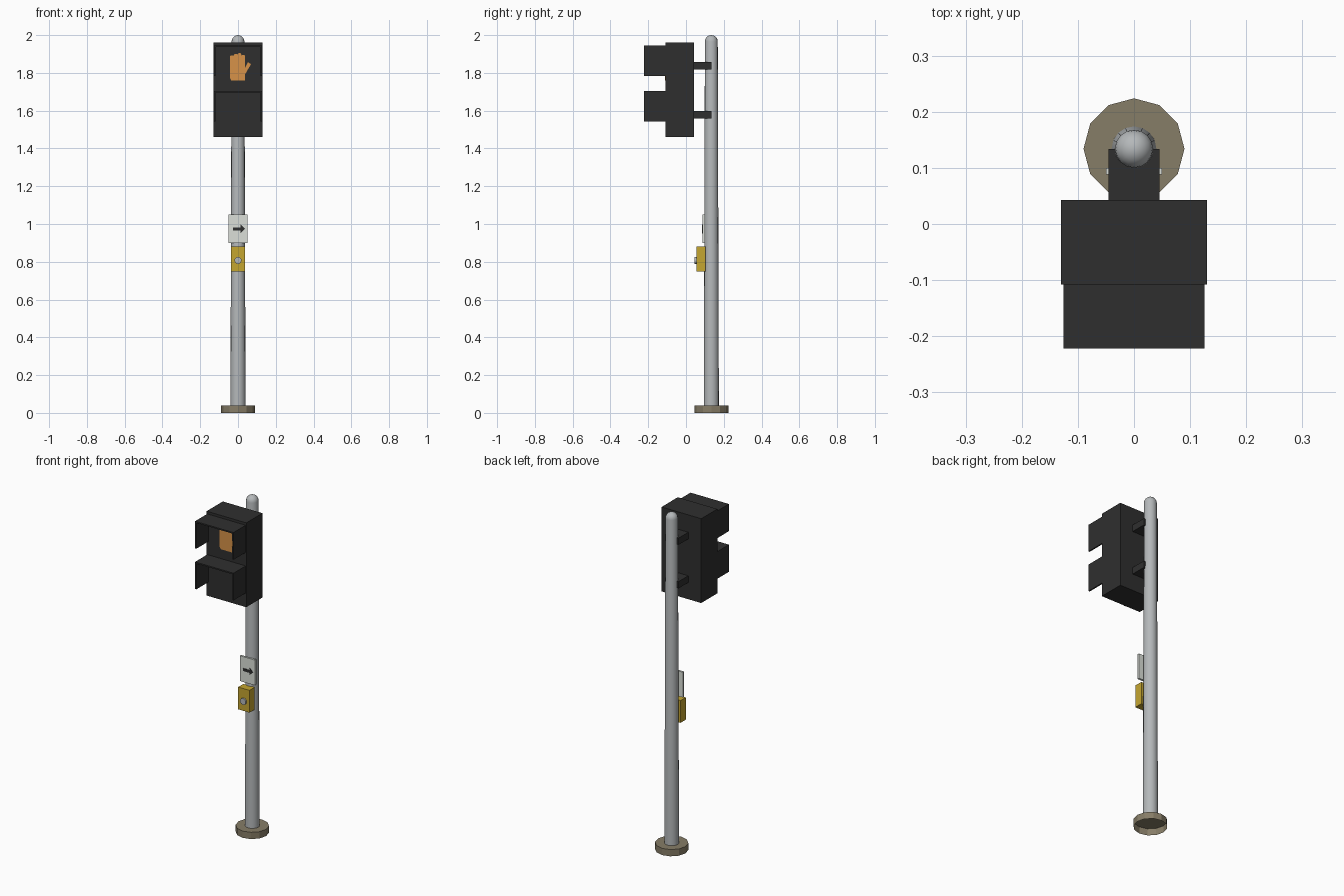
import bpy, bmesh, math
from mathutils import Matrix

cube = bpy.data.objects.get("Cube")
if cube:
    bpy.data.objects.remove(cube, do_unlink=True)

POLE_Y = 0.134


def material(name, r, g, b):
    m = bpy.data.materials.new(name)
    m.use_nodes = True
    m.diffuse_color = (r, g, b, 1)
    node = m.node_tree.nodes["Principled BSDF"]
    node.inputs["Base Color"].default_value = (r, g, b, 1)
    node.inputs["Roughness"].default_value = 0.7
    return m


black = material("housing black", 0.028, 0.028, 0.028)
steel = material("galvanised grey", 0.46, 0.48, 0.49)
stone = material("base stone", 0.24, 0.205, 0.135)
orange = material("signal orange", 0.68, 0.29, 0.065)
white = material("sign white", 0.71, 0.74, 0.69)
yellow = material("button box yellow", 0.56, 0.38, 0.03)


def finish(name, bm, mat, smooth=False):
    bmesh.ops.recalc_face_normals(bm, faces=bm.faces)
    me = bpy.data.meshes.new(name)
    bm.to_mesh(me)
    bm.free()
    me.materials.append(mat)
    ob = bpy.data.objects.new(name, me)
    bpy.context.collection.objects.link(ob)
    if smooth:
        bpy.ops.object.select_all(action='DESELECT')
        ob.select_set(True)
        bpy.context.view_layer.objects.active = ob
        bpy.ops.object.shade_smooth_by_angle(angle=math.radians(40))
    return ob


def add_box(bm, x0, x1, y0, y1, z0, z1):
    mat = Matrix.Translation(((x0 + x1) / 2, (y0 + y1) / 2, (z0 + z1) / 2))
    mat = mat @ Matrix.Diagonal((x1 - x0, y1 - y0, z1 - z0, 1))
    bmesh.ops.create_cube(bm, size=1, matrix=mat)


def box(name, mat, *bounds):
    bm = bmesh.new()
    add_box(bm, *bounds)
    return finish(name, bm, mat)


def lathe(name, profile, sides, mat, smooth):
    """Spin an (r, z) profile around the pole axis."""
    bm = bmesh.new()
    vs = [bm.verts.new((r, POLE_Y, z)) for r, z in profile]
    es = [bm.edges.new(p) for p in zip(vs, vs[1:])]
    bmesh.ops.spin(bm, geom=vs + es, cent=(0, POLE_Y, 0), axis=(0, 0, 1),
                   angle=math.tau, steps=sides, use_merge=True)
    bmesh.ops.remove_doubles(bm, verts=bm.verts, dist=1e-5)
    return finish(name, bm, mat, smooth)


def plate(name, outline, y, depth, mat):
    """Thin plate facing the front, from an (x, z) outline."""
    bm = bmesh.new()
    face = bm.faces.new([bm.verts.new((x, y, z)) for x, z in outline])
    ext = bmesh.ops.extrude_face_region(bm, geom=[face], use_keep_orig=True)
    moved = [v for v in ext["geom"] if isinstance(v, bmesh.types.BMVert)]
    bmesh.ops.translate(bm, verts=moved, vec=(0, -depth, 0))
    return finish(name, bm, mat)


# Open-bottomed footing
lathe("base", [(0.09, 0), (0.09, 0.04), (0, 0.04)], 12, stone, False)

# Tapered pole with a domed cap
R = 0.034
dome = [(R * math.cos(a), 1.966 + R * math.sin(a))
        for a in (math.pi / 2 * i / 5 for i in range(6))]
lathe("pole", [(0.04, 0.04)] + dome, 16, steel, True)

# Signal housing and its brackets
box("signal_housing", black, -0.13, 0.13, -0.108, 0.043, 1.46, 1.96)
for label, z in (("upper", 1.837), ("lower", 1.579)):
    box(label + "_bracket", black, -0.045, 0.045, 0.043, POLE_Y, z - 0.02, z + 0.02)

# Visors: a roof and two cheeks, open below
for label, top in (("upper", 1.945), ("lower", 1.704)):
    bm = bmesh.new()
    w, t, front, back = 0.126, 0.008, -0.222, -0.108
    bottom = top - 0.161
    add_box(bm, -w, w, front, back, top - t, top)
    for s in (-1, 1):
        xs = sorted((s * w, s * (w - t)))
        add_box(bm, *xs, front, back, bottom, top - t)
    finish(label + "_visor", bm, black)

# Raised hand symbol: palm, stepped fingers and thumb
fingers = []
x, step = -0.042, 0.02
for height in (1.892, 1.9, 1.904, 1.895):
    fingers += [(x, height - 0.004), (x + 0.004, height),
                (x + step - 0.004, height), (x + step - 0.001, height - 0.004)]
    x += step
hand = [(-0.036, 1.761), (-0.042, 1.772)] + fingers + [
    (0.037, 1.825), (0.053, 1.857), (0.069, 1.846), (0.037, 1.792), (0.037, 1.761)]
plate("hand_symbol", hand, -0.107, 0.004, orange)

# Direction sign with arrow
box("sign_plate", white, -0.05, 0.05, 0.088, 0.1, 0.9, 1.05)
cz = 0.974
arrow = [(-0.027, cz - 0.008), (0.014, cz - 0.008), (0.014, cz - 0.023), (0.037, cz),
         (0.014, cz + 0.023), (0.014, cz + 0.008), (-0.027, cz + 0.008)]
plate("sign_arrow", arrow, 0.0885, 0.003, black)

# Push button box
box("button_box", yellow, -0.037, 0.037, 0.055, 0.104, 0.748, 0.88)
bm = bmesh.new()
bmesh.ops.create_cone(bm, cap_ends=True, segments=12, radius1=0.019, radius2=0.019, depth=0.012,
                      matrix=Matrix.Translation((0, 0.051, 0.807)) @ Matrix.Rotation(math.pi / 2, 4, 'X'))
finish("push_button", bm, steel, True)
